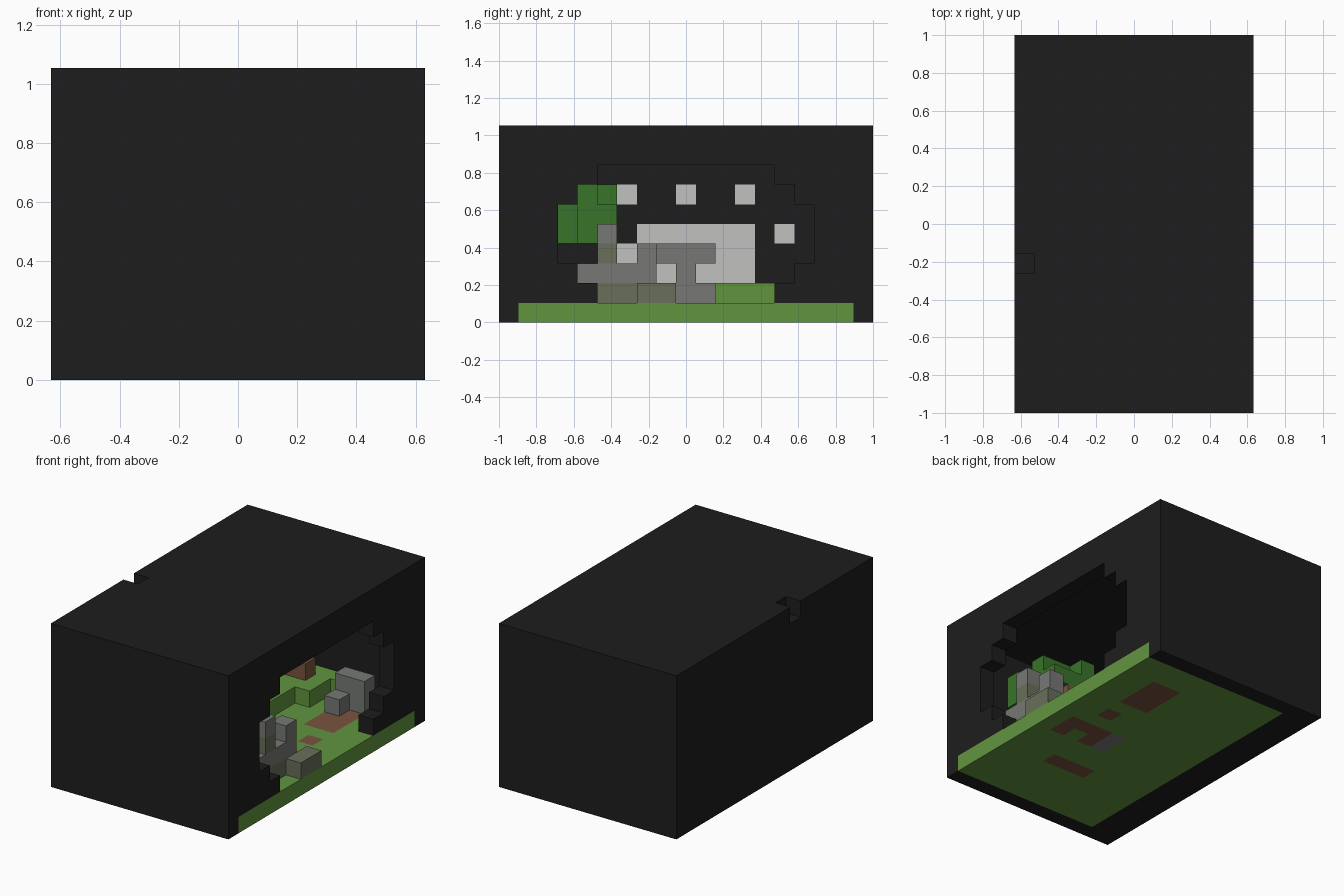
import bpy
import bmesh
from mathutils import Vector

if "Cube" in bpy.data.objects:
    bpy.data.objects.remove(bpy.data.objects["Cube"])

# Grid of cubes: 12 wide, 19 long, 10 high
WIDTH, LENGTH, HEIGHT = 12, 19, 10
CELL = 2 / LENGTH
SIDES = [Vector(v) for v in ((1, 0, 0), (-1, 0, 0), (0, 1, 0),
                             (0, -1, 0), (0, 0, 1), (0, 0, -1))]


def make_material(name, red, green, blue):
    """Flat material from display values, stored as linear values."""
    color = [(c / 255) ** 2.2 for c in (red, green, blue)] + [1]
    mat = bpy.data.materials.new(name)
    mat.diffuse_color = color
    mat.use_nodes = True
    mat.node_tree.nodes["Principled BSDF"].inputs["Base Color"].default_value = color
    return mat


BLACK = make_material("black", 35, 35, 35)
GRASS = make_material("grass green", 97, 147, 65)
LEAF = make_material("leaf green", 60, 115, 46)
STONE = make_material("stone grey", 118, 120, 116)
MOSS = make_material("mossy stone", 104, 110, 90)
PALE = make_material("pale grey", 192, 192, 190)
DIRT = make_material("dirt brown", 120, 84, 64)


def block(xs, ys, zs):
    """Set of cells in a block; each span is inclusive (first, last)."""
    return {(x, y, z)
            for x in range(xs[0], xs[1] + 1)
            for y in range(ys[0], ys[1] + 1)
            for z in range(zs[0], zs[1] + 1)}


def build(name, cells, *mats, rule=lambda cell: 0):
    """Mesh the outside of a set of cells; the rule picks each cell's material."""
    bm = bmesh.new()
    for cell in sorted(cells):
        middle = Vector(cell) + Vector((.5, .5, .5))
        for side in SIDES:
            if tuple(int(c) for c in Vector(cell) + side) in cells:
                continue
            u = Vector((side.y, side.z, side.x)) / 2
            v = side.cross(u)
            corners = [middle + side / 2 + a * u + b * v
                       for a, b in ((-1, -1), (1, -1), (1, 1), (-1, 1))]
            verts = [bm.verts.new(((p.x - WIDTH / 2) * CELL,
                                   (p.y - LENGTH / 2) * CELL,
                                   p.z * CELL)) for p in corners]
            bm.faces.new(verts).material_index = rule(cell)
    bmesh.ops.remove_doubles(bm, verts=bm.verts, dist=CELL / 100)
    mesh = bpy.data.meshes.new(name)
    bm.to_mesh(mesh)
    bm.free()
    for mat in mats:
        mesh.materials.append(mat)
    bpy.context.collection.objects.link(bpy.data.objects.new(name, mesh))


# Hollow case with a stepped opening in its left wall and a notch on top
floor = block((2, 11), (1, 17), (0, 0))
cavity = block((2, 10), (1, 17), (1, 8))
opening = set()
for inset, first, last in ((5, 1, 7), (4, 2, 6), (3, 3, 5)):
    opening |= block((11, 11), (inset, LENGTH - 1 - inset), (first, last))
notch = {(0, 7, 9)}
case = block((0, WIDTH - 1), (0, LENGTH - 1), (0, HEIGHT - 1))
case -= floor | cavity | opening | notch

# Pale pattern on the inner back wall
pattern = block((1, 1), (7, 12), (2, 4))
pattern |= {(1, 6, 3), (1, 6, 6), (1, 9, 6), (1, 12, 6), (1, 14, 4)}
build("case", case, BLACK, PALE, rule=lambda cell: int(cell in pattern))

# Grass floor with dirt and stone patches
dirt = block((8, 9), (13, 15), (0, 0)) | block((6, 8), (5, 5), (0, 0))
dirt |= block((8, 10), (8, 9), (0, 0)) - {(9, 8, 0)}
dirt.add((9, 11, 0))
paving = block((7, 7), (8, 9), (0, 0))
build("floor", floor, GRASS, DIRT, STONE,
      rule=lambda cell: 1 if cell in dirt else 2 if cell in paving else 0)

# Raised grass terrace with a dirt mound
build("terrace", block((2, 5), (10, 17), (1, 1)) | block((6, 6), (15, 17), (1, 1))
      | {(7, 17, 1)}, GRASS)
build("dirt_mound", block((4, 5), (16, 16), (2, 2)), DIRT)

# Tree
build("tree_trunk", block((7, 7), (5, 5), (1, 4)), DIRT)
leaves = block((6, 8), (3, 4), (4, 5)) | block((6, 8), (5, 5), (5, 5))
leaves |= block((6, 8), (4, 4), (6, 6)) | {(9, 3, 4), (9, 3, 5), (6, 5, 6)}
build("tree_leaves", leaves, LEAF)

# Ruined wall near the opening, partly mossy
moss = {(10, 5, 1), (10, 6, 1), (10, 5, 3)}
ruin = block((10, 10), (4, 7), (1, 2)) | {(10, 5, 3), (10, 7, 3), (10, 5, 4)}
build("ruined_wall", ruin, STONE, MOSS, rule=lambda cell: int(cell in moss))
build("mossy_step", block((11, 11), (7, 8), (1, 1)), MOSS)

# Stone arch behind the ruin
build("stone_arch", block((6, 6), (8, 10), (3, 3)) | block((6, 6), (9, 9), (1, 2))
      | {(6, 10, 1)}, STONE)

# Boulders at the back
build("tall_boulder", block((8, 9), (16, 16), (1, 2)), STONE)
build("small_boulder", {(8, 15, 1)}, STONE)
